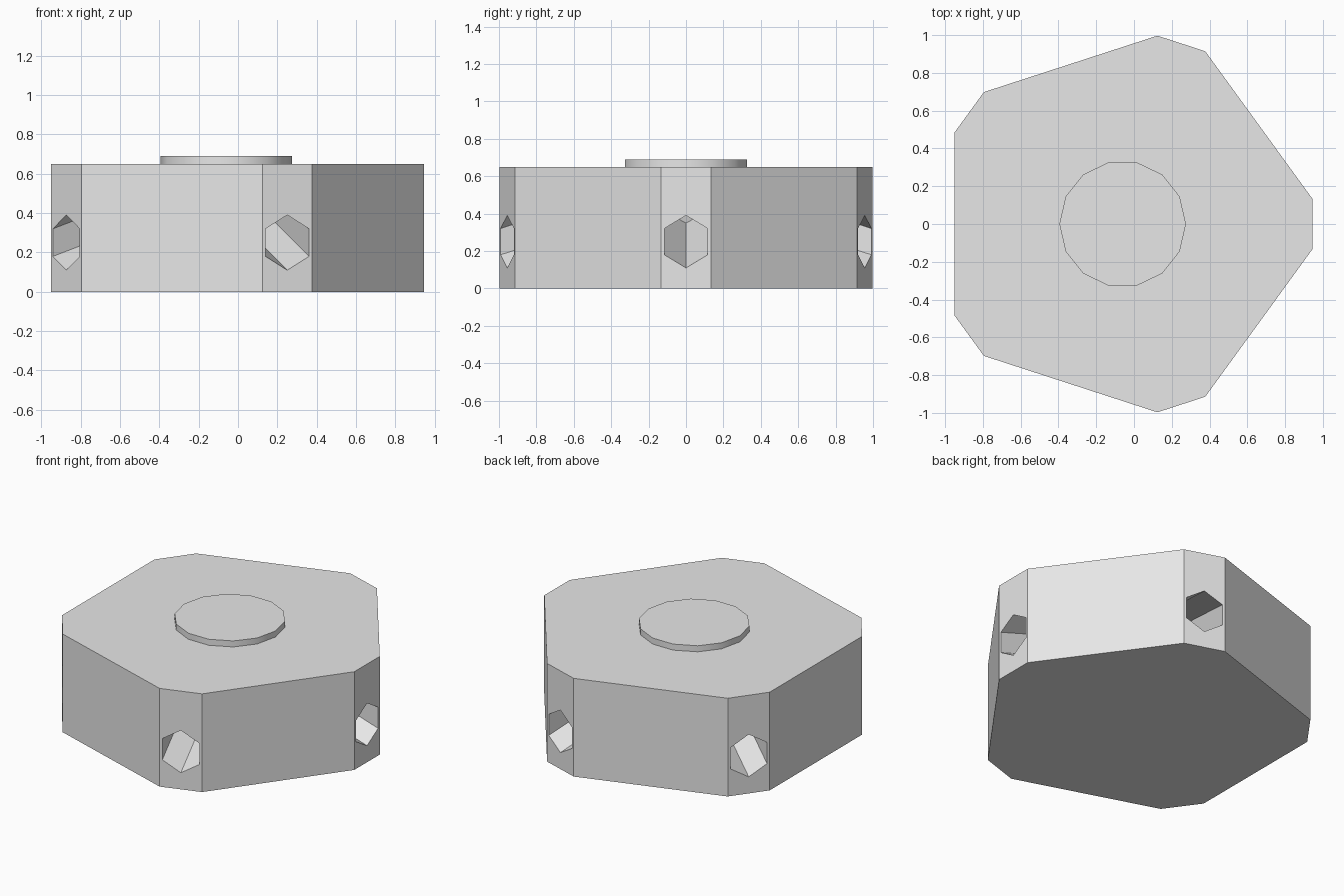
import bpy
import bmesh
from math import sin, cos, radians, pi, tau
from mathutils import Matrix, Vector

cube = bpy.data.objects.get("Cube")
if cube:
    bpy.data.objects.remove(cube, do_unlink=True)

CENTRE_X = -0.06       # axis of the five-fold shape
APOTHEM = 1.005        # distance from axis to a short corner face
TILT = radians(17.3)   # upward slope of the sockets

grey = bpy.data.materials.new("plain_grey")
grey.use_nodes = True
grey.diffuse_color = (0.8, 0.8, 0.8, 1)
grey.node_tree.nodes["Principled BSDF"].inputs["Base Color"].default_value = (0.8, 0.8, 0.8, 1)


def ring(radius, angles):
    return [(radius * cos(a), radius * sin(a)) for a in angles]


def add_prism(bm, outline, z0, z1, matrix):
    """Closed prism of the outline, between two local heights."""
    low = [bm.verts.new(matrix @ Vector((x, y, z0))) for x, y in outline]
    high = [bm.verts.new(matrix @ Vector((x, y, z1))) for x, y in outline]
    bm.faces.new(low[::-1])
    bm.faces.new(high)
    for i in range(len(low)):
        j = (i + 1) % len(low)
        bm.faces.new((low[i], low[j], high[j], high[i]))


def make_object(name, bm):
    bmesh.ops.recalc_face_normals(bm, faces=bm.faces)
    mesh = bpy.data.meshes.new(name)
    bm.to_mesh(mesh)
    bm.free()
    mesh.materials.append(grey)
    obj = bpy.data.objects.new(name, mesh)
    bpy.context.collection.objects.link(obj)
    return obj


base = Matrix.Translation((CENTRE_X, 0, 0))

# Body: pentagon with cut corners
half = radians(7.54)
corners = [k * tau / 5 + s * half for k in range(5) for s in (-1, 1)]
bm = bmesh.new()
add_prism(bm, ring(1.0137, corners), 0, 0.65, base)
body = make_object("body", bm)

# Sockets: hexagonal holes that slope up towards the middle
bm = bmesh.new()
hexagon = ring(0.134, [k * pi / 3 for k in range(6)])
up = Vector((sin(TILT), 0, cos(TILT)))
inward = Vector((-cos(TILT), 0, sin(TILT)))
frame = Matrix((up, inward.cross(up), inward)).transposed().to_4x4()
frame = Matrix.Translation((APOTHEM, 0, 0.25)) @ frame
for k in range(5):
    add_prism(bm, hexagon, -0.15, 0.764, base @ Matrix.Rotation(k * tau / 5, 4, "Z") @ frame)
cutter = make_object("socket_cutter", bm)
cutter.hide_render = True

cut = body.modifiers.new("sockets", "BOOLEAN")
cut.operation = "DIFFERENCE"
cut.solver = "EXACT"
cut.object = cutter
bpy.context.view_layer.objects.active = body
bpy.ops.object.modifier_apply(modifier=cut.name)
bpy.data.objects.remove(cutter, do_unlink=True)

# Raised disc on top
bm = bmesh.new()
add_prism(bm, ring(0.335, [k * tau / 14 for k in range(14)]), 0.65, 0.69, base)
disc = make_object("top_disc", bm)
bpy.ops.object.select_all(action="DESELECT")
disc.select_set(True)
bpy.context.view_layer.objects.active = disc
bpy.ops.object.shade_smooth_by_angle(angle=radians(30))
